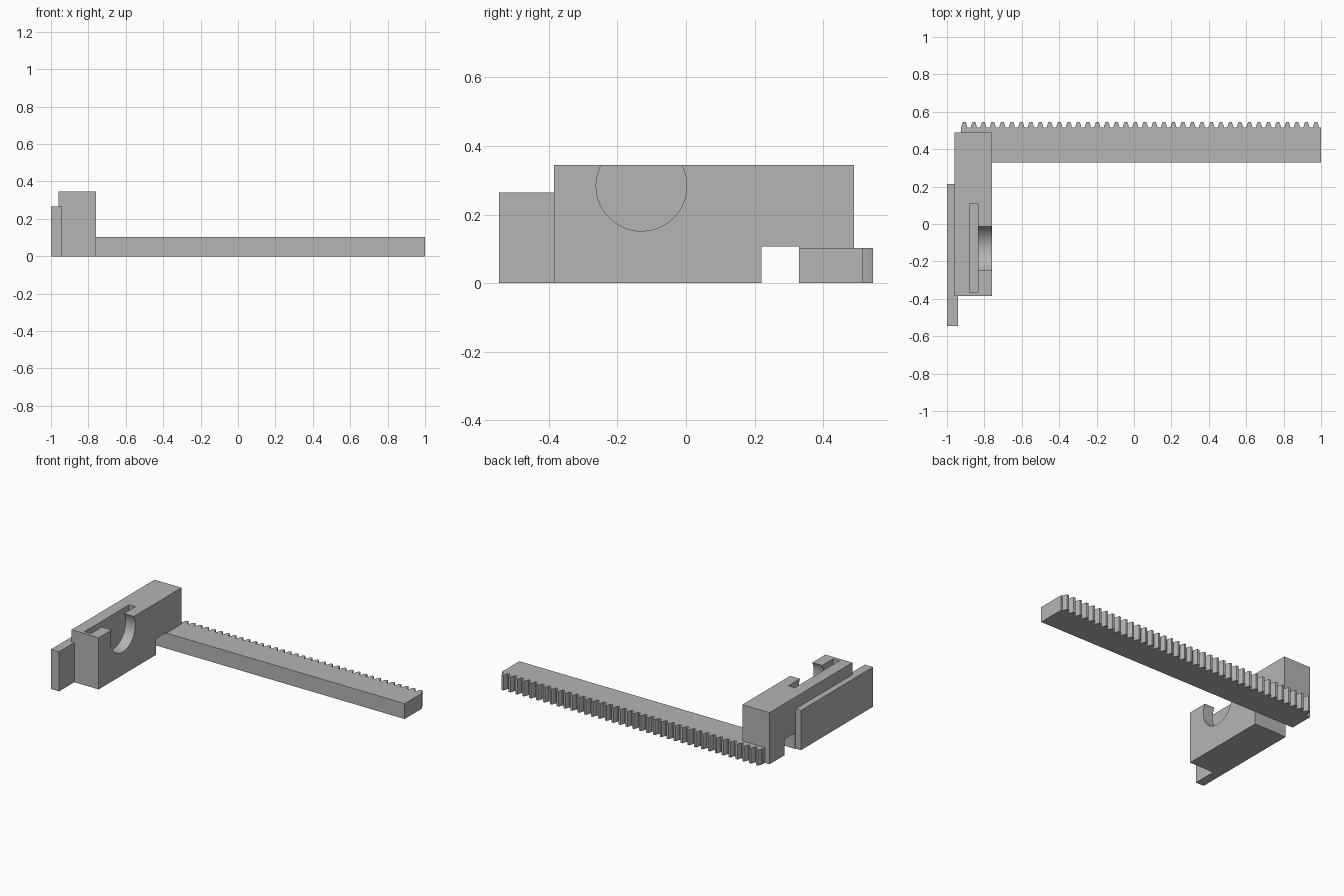
import bpy, bmesh, math
from mathutils import Matrix, Vector

if "Cube" in bpy.data.objects:
    bpy.data.objects.remove(bpy.data.objects["Cube"], do_unlink=True)

grey = bpy.data.materials.new("plain grey")
grey.use_nodes = True
colour = (0.46, 0.46, 0.46, 1)
grey.diffuse_color = colour
grey.node_tree.nodes["Principled BSDF"].inputs["Base Color"].default_value = colour


def finish(name, bm):
    bmesh.ops.recalc_face_normals(bm, faces=bm.faces)
    mesh = bpy.data.meshes.new(name)
    bm.to_mesh(mesh)
    bm.free()
    mesh.materials.append(grey)
    obj = bpy.data.objects.new(name, mesh)
    bpy.context.collection.objects.link(obj)
    return obj


def prism(name, points, direction):
    """Extrude a closed 3D outline along a direction."""
    bm = bmesh.new()
    face = bm.faces.new([bm.verts.new(p) for p in points])
    geom = bmesh.ops.extrude_face_region(bm, geom=[face])["geom"]
    top = [v for v in geom if isinstance(v, bmesh.types.BMVert)]
    bmesh.ops.translate(bm, verts=top, vec=Vector(direction))
    return finish(name, bm)


def box(name, x0, x1, y0, y1, z0, z1):
    return prism(name, [(x0, y0, z0), (x1, y0, z0), (x1, y1, z0), (x0, y1, z0)],
                 (0, 0, z1 - z0))


def cut(target, cutter):
    mod = target.modifiers.new(cutter.name, 'BOOLEAN')
    mod.operation = 'DIFFERENCE'
    mod.solver = 'EXACT'
    mod.object = cutter
    bpy.context.view_layer.objects.active = target
    bpy.ops.object.modifier_apply(modifier=mod.name)
    bpy.data.objects.remove(cutter, do_unlink=True)


# Holder block with an underside notch, in side profile
profile = [(-0.385, 0), (0.22, 0), (0.22, 0.107), (0.33, 0.107),
           (0.33, 0), (0.49, 0), (0.49, 0.345), (-0.385, 0.345)]
block = prism("holder_block", [(-0.96, y, z) for y, z in profile], (0.2, 0, 0))

# Flat slot open at the top, and the round opening leading into it
cut(block, box("slot_cutter", -0.88, -0.833, -0.363, 0.108, 0.05, 0.5))
bm = bmesh.new()
bmesh.ops.create_cone(bm, cap_ends=True, segments=96, radius1=0.132, radius2=0.132,
                      depth=0.2, matrix=Matrix.Translation((-0.75, -0.13, 0.284))
                      @ Matrix.Rotation(math.pi / 2, 4, 'Y'))
opening = finish("opening_cutter", bm)
cut(block, opening)

# Side plate
box("side_plate", -1, -0.94, -0.545, 0.215, 0, 0.265)

# Toothed rack
START, END, TEETH = -0.925, 1.0, 38
ROOT, TIP, INNER = 0.515, 0.546, 0.33
pitch = 0.0508
outline = [(START, INNER), (START, ROOT)]
for i in range(TEETH):
    centre = START + 0.018 + i * pitch
    for offset, y in ((-0.0165, ROOT), (-0.013, 0.53), (-0.007, TIP),
                      (0.007, TIP), (0.013, 0.53), (0.0165, ROOT)):
        outline.append((centre + offset, y))
outline += [(END, ROOT), (END, INNER)]
prism("toothed_rack", [(x, y, 0) for x, y in outline], (0, 0, 0.103))

# Smooth the round opening, keep the edges sharp
bpy.ops.object.select_all(action='DESELECT')
block.select_set(True)
bpy.context.view_layer.objects.active = block
bpy.ops.object.shade_smooth_by_angle(angle=math.radians(30))
